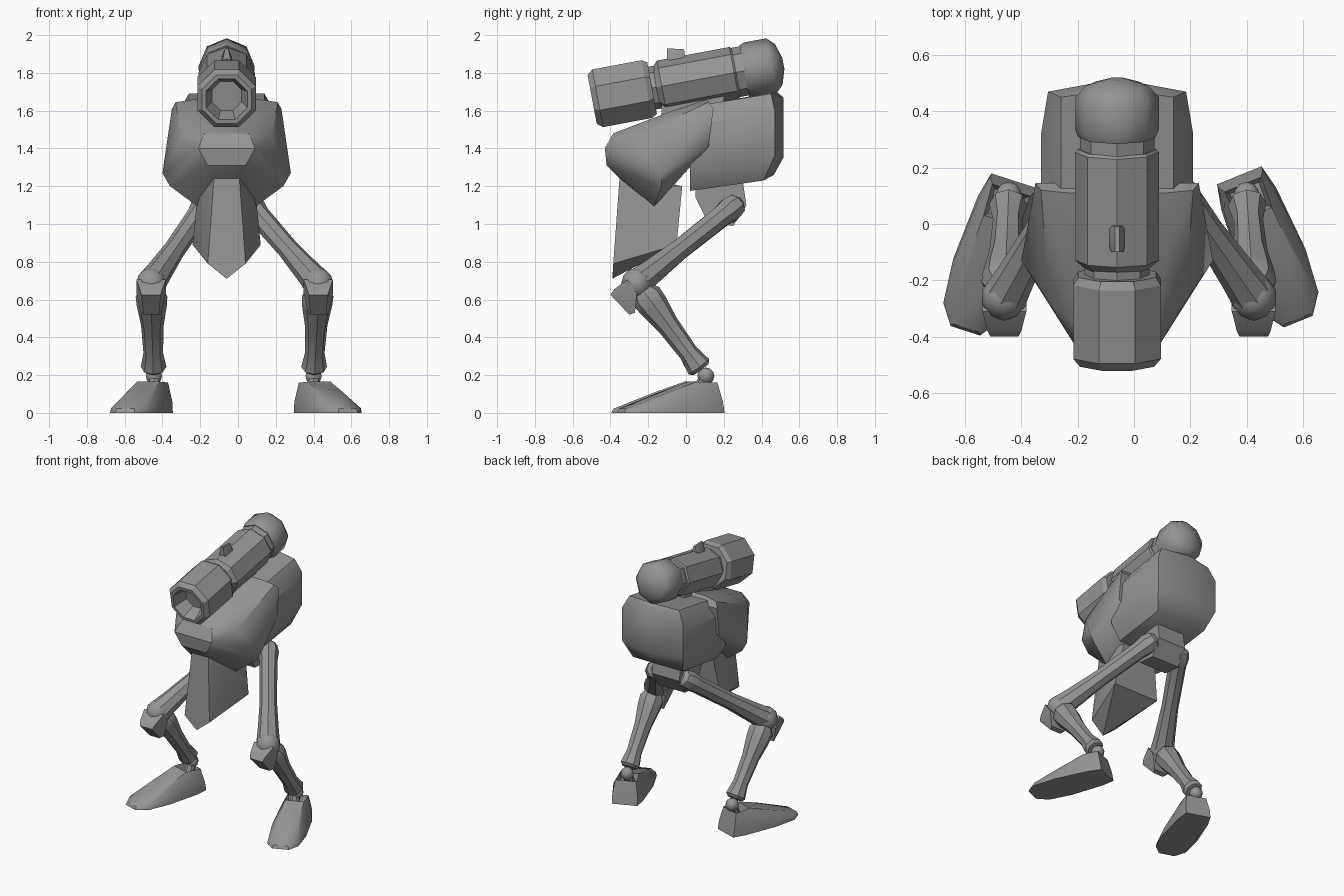
import bpy, bmesh, math
from mathutils import Vector, Matrix

if "Cube" in bpy.data.objects:
    bpy.data.objects.remove(bpy.data.objects["Cube"])

CX = -0.06  # centre line of the torso

grey = bpy.data.materials.new("plain_grey")
grey.use_nodes = True
colour = (0.3, 0.3, 0.3, 1)
grey.diffuse_color = colour
grey.node_tree.nodes["Principled BSDF"].inputs["Base Color"].default_value = colour


def finish(name, bm, angle=35):
    bmesh.ops.recalc_face_normals(bm, faces=bm.faces)
    mesh = bpy.data.meshes.new(name)
    bm.to_mesh(mesh)
    bm.free()
    mesh.materials.append(grey)
    ob = bpy.data.objects.new(name, mesh)
    bpy.context.collection.objects.link(ob)
    bpy.ops.object.select_all(action='DESELECT')
    ob.select_set(True)
    bpy.context.view_layer.objects.active = ob
    bpy.ops.object.shade_smooth_by_angle(angle=math.radians(angle))
    return ob


def hull_mesh(half):
    """Convex solid from one half's corner points, mirrored in x."""
    bm = bmesh.new()
    for x, y, z in half:
        for sx in ((1, -1) if x else (1,)):
            bm.verts.new((x * sx, y, z))
    res = bmesh.ops.convex_hull(bm, input=bm.verts)
    spare = [v for v in set(res["geom_interior"] + res["geom_unused"])
             if isinstance(v, bmesh.types.BMVert)]
    bmesh.ops.delete(bm, geom=spare, context='VERTS')
    bmesh.ops.dissolve_limit(bm, angle_limit=0.03, verts=bm.verts, edges=bm.edges)
    return bm


def hull(name, half, matrix=Matrix.Translation((CX, 0, 0)), angle=35):
    bm = hull_mesh(half)
    bm.transform(matrix)
    return finish(name, bm, angle)


def lathe(name, p, q, profile, sides=8, phase=0.0, squash=1.0, angle=35):
    """Rings of (fraction, radius) along the axis from p to q."""
    p, q = Vector(p), Vector(q)
    d = (q - p).normalized()
    side = d.cross(Vector((0, 0, 1))).normalized()
    up = side.cross(d) * squash
    bm = bmesh.new()
    rings = []
    for s, r in profile:
        c = p + (q - p) * s
        ring = []
        for k in range(sides):
            a = phase + math.tau * k / sides
            ring.append(bm.verts.new(c + side * r * math.cos(a) + up * r * math.sin(a)))
        rings.append(ring)
    for a, b in zip(rings, rings[1:]):
        for k in range(sides):
            j = (k + 1) % sides
            bm.faces.new((a[k], a[j], b[j], b[k]))
    bm.faces.new(rings[0])
    bm.faces.new(rings[-1])
    return finish(name, bm, angle)


def ball(name, centre, radius):
    bm = bmesh.new()
    bmesh.ops.create_uvsphere(bm, u_segments=10, v_segments=6, radius=radius)
    bm.transform(Matrix.Translation(centre))
    return finish(name, bm, 60)


# Shoulder cannon, tilted upward to the rear
muzzle = Vector((CX, -0.497, 1.66))
rear = muzzle + Vector((0, 0.983, 0.184))
flat_up = math.pi / 8
lathe("cannon_barrel", muzzle, rear,
      [(0.1, 0.085), (0.02, 0.112), (0, 0.118), (0, 0.142), (0.03, 0.168),
       (0.295, 0.168), (0.323, 0.15)], phase=flat_up, angle=20)
lathe("cannon_neck", muzzle, rear, [(0.3, 0.115), (0.38, 0.115)])
lathe("cannon_body", muzzle, rear,
      [(0.345, 0.115), (0.375, 0.149), (0.765, 0.149), (0.775, 0.14)],
      squash=0.93, angle=20)
lathe("cannon_collar", muzzle, rear, [(0.76, 0.132), (0.84, 0.132)], angle=20)
lathe("cannon_rear_cap", muzzle, rear,
      [(0.82, 0.138), (0.845, 0.148), (0.965, 0.148), (1.005, 0.11), (1.03, 0.03)],
      angle=60)
hull("cannon_sight", [(0.027, 0, 1.85), (0.027, -0.1, 1.84), (0.027, -0.02, 1.885),
                      (0.027, -0.08, 1.875), (0.008, -0.01, 1.925), (0.008, -0.1, 1.93)])
hull("cannon_mount", [(0.07, -0.13, 1.5), (0.07, 0.2, 1.55),
                      (0.07, -0.13, 1.63), (0.07, 0.2, 1.7)])

# Rear hull of the torso
hull("rear_torso", [
    (0.2, 0.02, 1.62), (0.2, 0.45, 1.69), (0, 0.48, 1.7), (0, 0.515, 1.67),
    (0.27, 0.02, 1.52), (0.27, 0.32, 1.57), (0.245, 0.47, 1.6),
    (0.245, 0.47, 1.36), (0, 0.515, 1.35), (0, 0.465, 1.26),
    (0.27, 0.3, 1.3), (0.27, 0.02, 1.28), (0.2, 0.41, 1.23), (0.2, 0.02, 1.175)])

# Front armour shell with flared sides
hull("chest_shell", [
    (0.12, -0.385, 1.48), (0.15, -0.43, 1.4), (0.1, -0.42, 1.31),
    (0.06, -0.35, 1.24), (0.24, -0.28, 1.46), (0.34, -0.13, 1.27),
    (0.3, -0.13, 1.2), (0.15, -0.17, 1.09), (0.29, 0.12, 1.41),
    (0.29, 0.145, 1.61), (0.27, 0.12, 1.645), (0.17, 0.11, 1.66),
    (0.19, -0.07, 1.6)])

# Pelvis guard hanging in front, hip block behind
hull("pelvis_guard", [
    (0.065, -0.35, 1.27), (0.1, -0.385, 0.79), (0, -0.39, 0.71),
    (0.18, -0.05, 0.89), (0.13, -0.02, 1.2), (0.15, -0.2, 1.2)], angle=25)
hull("hip_block", [
    (0.11, 0.05, 1.22), (0.11, 0.05, 1.14), (0.11, 0.12, 1.0), (0.11, 0.25, 0.99),
    (0.11, 0.32, 1.1), (0.11, 0.3, 1.23)], angle=20)


def foot(name, heel, turn):
    """Shoe pointing forward, turned outward, with a socket for the ankle."""
    bm = hull_mesh([
        (0.085, 0.03, 0), (0.105, -0.06, 0), (0.12, -0.3, 0), (0.105, -0.46, 0),
        (0.055, -0.53, 0), (0.1, -0.46, 0.025), (0.05, -0.52, 0.022),
        (0.085, 0.02, 0.06), (0.1, -0.08, 0.1), (0.07, -0.005, 0.16),
        (0.065, -0.12, 0.165), (0.07, -0.28, 0.11), (0.115, -0.28, 0.05)])
    top = max(bm.faces, key=lambda f: f.calc_center_median().z)
    bmesh.ops.inset_region(bm, faces=[top], thickness=0.02)
    bmesh.ops.translate(bm, verts=top.verts, vec=(0, 0, -0.06))
    bm.transform(Matrix.Translation(heel) @ Matrix.Rotation(turn, 4, 'Z'))
    finish(name, bm, 40)


def leg(side, hip, knee, ankle, heel, turn):
    hip, knee, ankle = Vector(hip), Vector(knee), Vector(ankle)
    lathe(side + "_thigh", hip, knee,
          [(-0.07, 0.03), (-0.04, 0.058), (0.03, 0.07), (0.12, 0.06),
           (0.55, 0.057), (0.85, 0.07), (0.97, 0.078)])
    ball(side + "_knee", knee, 0.083)
    # Knee plate on the front of the joint
    hull(side + "_knee_plate", [
        (0.06, -0.12, -0.03), (0.05, -0.14, -0.06), (0.04, -0.04, -0.165),
        (0.078, -0.05, 0.02), (0.078, 0, -0.05), (0.055, -0.01, -0.155)],
        Matrix.Translation(knee))
    lathe(side + "_shin", knee, ankle,
          [(0.08, 0.06), (0.14, 0.084), (0.24, 0.08), (0.45, 0.06),
           (0.75, 0.052), (0.9, 0.068), (0.93, 0.05)])
    ball(side + "_ankle", ankle, 0.045)
    lathe(side + "_ankle_post", ankle, ankle + Vector((0, -0.05, -0.11)),
          [(0, 0.033), (1, 0.033)])
    foot(side + "_foot", heel, turn)


leg("right", (-0.18, 0.25, 1.09), (-0.46, -0.26, 0.685), (-0.445, 0.105, 0.195),
    (-0.435, 0.125, 0), math.radians(-18))
leg("left", (0.07, 0.25, 1.09), (0.425, -0.26, 0.685), (0.4, 0.105, 0.195),
    (0.385, 0.145, 0), math.radians(22))
